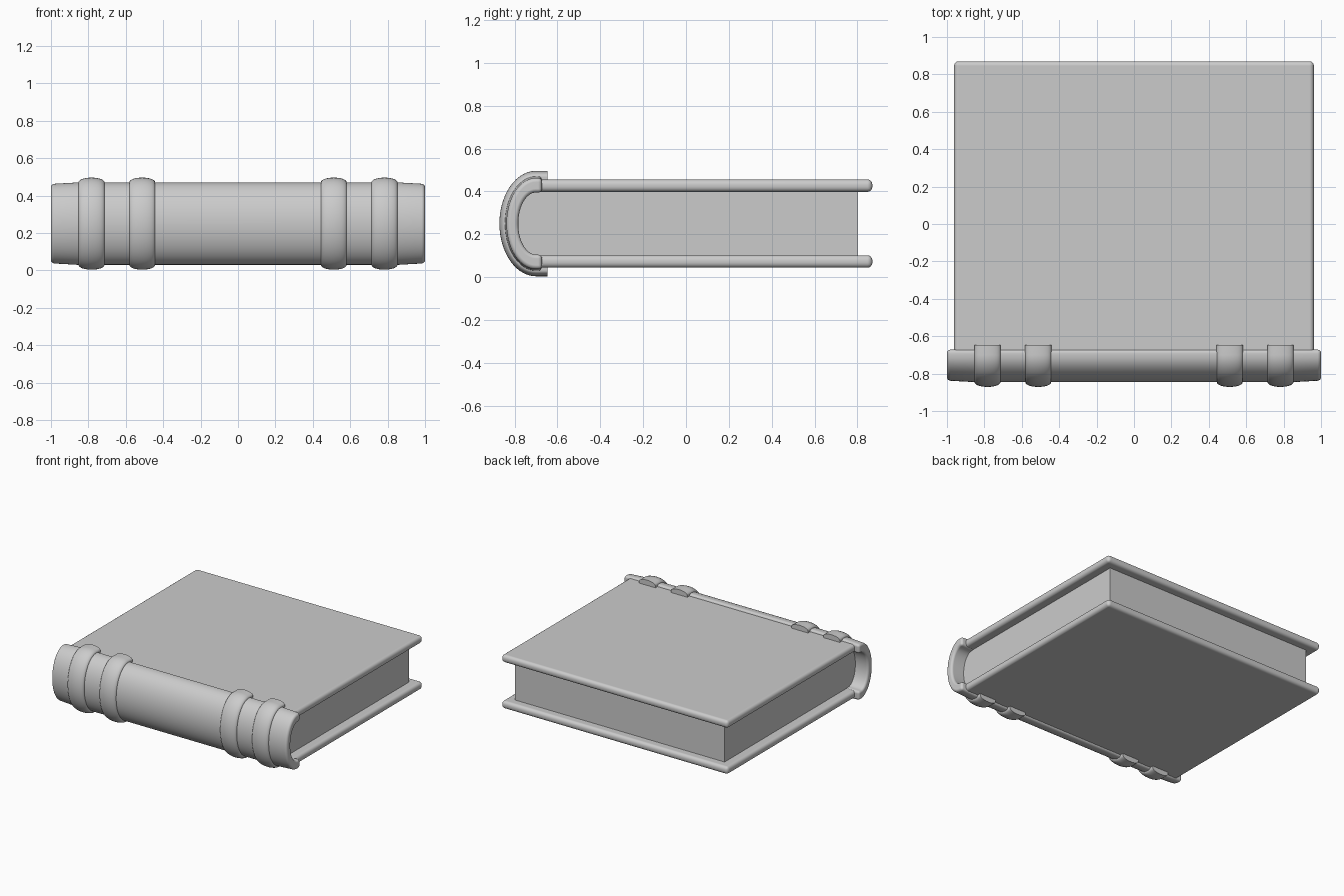
import bpy
import bmesh
from math import pi, sin, cos, radians

cube = bpy.data.objects.get("Cube")
if cube:
    bpy.data.objects.remove(cube, do_unlink=True)

grey = bpy.data.materials.new("plain grey")
grey.use_nodes = True
colour = (0.6, 0.6, 0.6, 1)
grey.diffuse_color = colour
grey.node_tree.nodes["Principled BSDF"].inputs["Base Color"].default_value = colour

MID_Z = 0.25      # mid height of the book
ARC_Y = -0.70     # where the spine starts to curve
SPINE_Y = -0.672  # rear lip of the spine


def finish(name, bm, bevel=0.0):
    """Round the sharp edges, then make a smooth-shaded object."""
    bmesh.ops.recalc_face_normals(bm, faces=bm.faces)
    if bevel:
        sharp = [e for e in bm.edges if e.calc_face_angle(0) > radians(40)]
        bmesh.ops.bevel(bm, geom=sharp, offset=bevel, segments=4,
                        profile=0.5, affect='EDGES', clamp_overlap=True)
    mesh = bpy.data.meshes.new(name)
    bm.to_mesh(mesh)
    bm.free()
    mesh.materials.append(grey)
    obj = bpy.data.objects.new(name, mesh)
    bpy.context.collection.objects.link(obj)
    bpy.ops.object.select_all(action='DESELECT')
    obj.select_set(True)
    bpy.context.view_layer.objects.active = obj
    bpy.ops.object.shade_smooth_by_angle(angle=radians(35))
    normals = obj.modifiers.new("even shading", 'WEIGHTED_NORMAL')
    normals.keep_sharp = True
    return obj


def arc(a, b, end_y, steps=28):
    """Half ellipse bulging to the front, with straight ends to end_y."""
    curve = [(ARC_Y - a * sin(pi * i / steps), MID_Z + b * cos(pi * i / steps))
             for i in range(steps + 1)]
    return [(end_y, MID_Z + b)] + curve + [(end_y, MID_Z - b)]


def loft(name, sections, bevel=0.0):
    """Skin a run of (x, closed yz outline) sections and cap the ends."""
    bm = bmesh.new()
    rings = [[bm.verts.new((x, y, z)) for y, z in outline]
             for x, outline in sections]
    n = len(rings[0])
    for r, s in zip(rings, rings[1:]):
        for i in range(n):
            j = (i + 1) % n
            bm.faces.new((r[i], r[j], s[j], s[i]))
    bm.faces.new(rings[0])
    bm.faces.new(rings[-1])
    return finish(name, bm, bevel)


def shell(grow, end_y, inner_a, inner_b):
    """C-shaped outline: spine surface pushed out by grow, and an inner arc."""
    outer = arc(0.145 + grow, 0.22 + grow, end_y)
    return outer + arc(inner_a, inner_b, end_y)[::-1]


# Spine, narrowing slightly towards both ends
spine_sections = [(x, shell(g, SPINE_Y, 0.083, 0.145))
                  for x, g in ((-1, -0.008), (-0.86, 0), (0.86, 0), (1, -0.008))]
loft("spine", spine_sections, bevel=0.018)

# Raised bands around the spine
for side, x_sign in (("right", -1), ("left", 1)):
    for place, x in (("outer", 0.783), ("inner", 0.512)):
        sections = []
        for i in range(17):
            t = pi * i / 16
            sections.append((x_sign * x - 0.07 * cos(t),
                             shell(0.03 * sin(t) ** 0.8 - 0.004, -0.647, 0.12, 0.197)))
        loft(f"{side}_{place}_band", sections)

# Page block with its front edge following the spine
pages = arc(0.084, 0.152, 0.803)
loft("pages", [(-0.89, pages), (0.89, pages)])

# Two cover boards with rounded rims
for name, z in (("bottom_cover", 0.073), ("top_cover", 0.427)):
    bm = bmesh.new()
    bmesh.ops.create_cube(bm, size=1)
    for v in bm.verts:
        v.co.x *= 1.924
        v.co.y = 0.87 if v.co.y > 0 else -0.70
        v.co.z = z + v.co.z * 0.058
    finish(name, bm, bevel=0.024)
